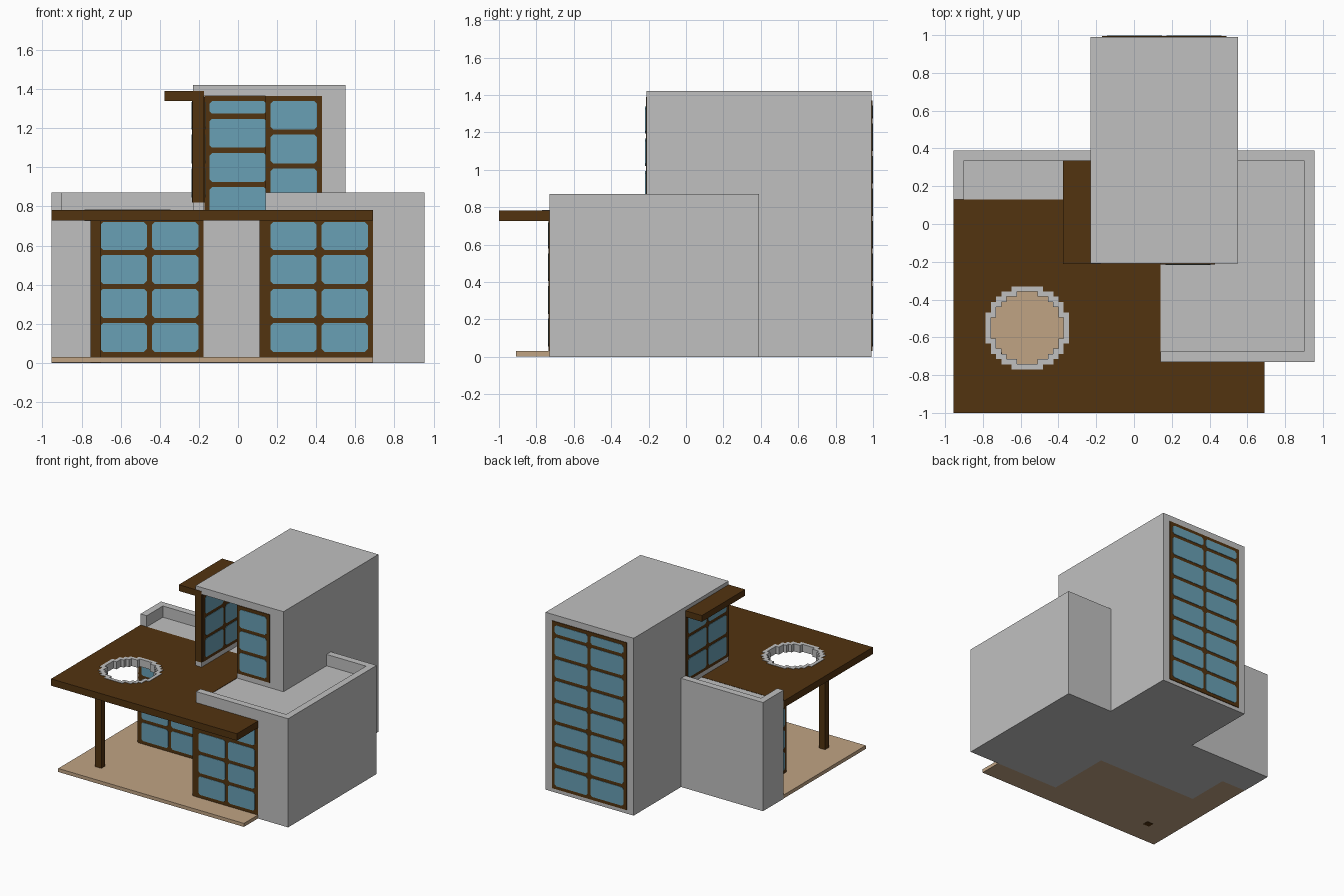
import bpy
import bmesh
import math

if "Cube" in bpy.data.objects:
    bpy.data.objects.remove(bpy.data.objects["Cube"], do_unlink=True)


def material(name, rgb):
    m = bpy.data.materials.new(name)
    m.use_nodes = True
    m.diffuse_color = (*rgb, 1)
    m.node_tree.nodes["Principled BSDF"].inputs["Base Color"].default_value = (*rgb, 1)
    return m


GRAY = material("gray plaster", (0.53, 0.53, 0.53))
WOOD = material("dark wood", (0.085, 0.033, 0.005))
GLASS = material("blue glass", (0.14, 0.35, 0.46))
TAN = material("tan deck", (0.53, 0.37, 0.23))


def finish(name, bm, mat):
    bmesh.ops.recalc_face_normals(bm, faces=bm.faces[:])
    me = bpy.data.meshes.new(name)
    bm.to_mesh(me)
    bm.free()
    me.materials.append(mat)
    ob = bpy.data.objects.new(name, me)
    bpy.context.collection.objects.link(ob)
    return ob


def add_box(bm, x, y, z):
    verts = bmesh.ops.create_cube(bm, size=1)["verts"]
    for v in verts:
        v.co = [r[0] if c < 0 else r[1] for c, r in zip(v.co, (x, y, z))]


def box(name, mat, x, y, z):
    bm = bmesh.new()
    add_box(bm, x, y, z)
    return finish(name, bm, mat)


def window(name, axis, sign, pos, span, z, cols=2, pitch=0.174, bar=0.026):
    """Frame plate with chamfered panes; the top row is cut off by the frame."""
    def place(u, h, d):
        p = pos + sign * d
        return (p, u, h) if axis == "x" else (u, p, h)

    depth = sorted((pos - sign * 0.005, pos + sign * 0.005))
    box(name + "_frame", WOOD, *((depth, span) if axis == "x" else (span, depth)), z)
    bm = bmesh.new()
    width = (span[1] - span[0] - bar) / cols
    c = 0.014
    h0 = z[0]
    while h0 < z[1] - 2 * bar:
        lo, hi = h0 + bar, min(h0 + pitch, z[1] - bar)
        for i in range(cols):
            a = span[0] + bar + i * width
            b = a + width - bar
            outline = [(a + c, lo), (b - c, lo), (b, lo + c), (b, hi - c),
                       (b - c, hi), (a + c, hi), (a, hi - c), (a, lo + c)]
            face = bm.faces.new([bm.verts.new(place(u, h, 0.002)) for u, h in outline])
            new = bmesh.ops.extrude_face_region(bm, geom=[face])["geom"]
            for v in new:
                if isinstance(v, bmesh.types.BMVert):
                    v.co = place(v.co.y if axis == "x" else v.co.x, v.co.z, 0.008)
        h0 += pitch
    finish(name + "_panes", bm, GLASS)


# Ground floor volumes
box("right_block", GRAY, (0.14, 0.955), (-0.73, 0.39), (0, 0.779))
box("left_block", GRAY, (-0.955, -0.23), (0.13, 0.39), (0, 0.78))
box("left_room", GRAY, (-0.74, -0.23), (-0.21, 0.13), (0, 0.74))
box("tower_base", GRAY, (-0.23, 0.55), (-0.21, 0.991), (0, 0.78))

# Parapets round the terraces
T = 0.055
LEDGE = (0.77, 0.87)
box("right_parapet", GRAY, (0.955 - T, 0.955), (-0.73, 0.39), LEDGE)
box("front_parapet", GRAY, (0.14, 0.955 - T), (-0.73, -0.73 + T), LEDGE)
box("back_right_parapet", GRAY, (0.55, 0.955 - T), (0.39 - T, 0.39), LEDGE)
box("left_parapet", GRAY, (-0.955, -0.955 + T), (0.13, 0.39), LEDGE)
box("back_left_parapet", GRAY, (-0.955 + T, -0.23), (0.39 - T, 0.39), LEDGE)

# Hollow upper room, open at the front left
WALL = (0.78, 1.37)
box("tower_roof", GRAY, (-0.23, 0.55), (-0.21, 0.991), (1.365, 1.42))
box("tower_right_wall", GRAY, (0.55 - T, 0.55), (-0.21, 0.991), WALL)
box("tower_front_wall", GRAY, (0.14, 0.55 - T), (-0.21, -0.21 + T), WALL)
box("tower_back_wall", GRAY, (-0.23, 0.55 - T), (0.991 - T, 0.991), WALL)
box("tower_left_wall", GRAY, (-0.23, -0.23 + T), (0.335, 0.991 - T), WALL)
box("side_window_sill", GRAY, (-0.23, -0.23 + T), (-0.21, 0.335), (0.78, 0.82))
box("side_window_wall", WOOD, (-0.23, -0.23 + T), (-0.16, 0.335), (0.82, 1.37))
box("upper_post", WOOD, (-0.233, -0.23 + T), (-0.213, -0.16), (0.82, 1.39))
box("side_canopy", WOOD, (-0.375, -0.228), (-0.213, 0.335), (1.34, 1.39))

# Deck, posts and the L shaped porch roof
box("deck", TAN, (-0.955, 0.69), (-0.91, 0.13), (0.002, 0.03))
box("porch_post", WOOD, (-0.755, -0.70), (-0.73, -0.68), (0, 0.74))
box("corner_post", WOOD, (0.11, 0.165), (-0.733, -0.68), (0.03, 0.74))
ROOF_Z = (0.727, 0.782)
roof = box("porch_roof", WOOD, (-0.955, 0.14), (-1, 0.13), ROOF_Z)
box("porch_roof_arm", WOOD, (0.14, 0.69), (-1, -0.73), ROOF_Z)

# Round skylight cut through the roof, with a stepped rim
CX, CY, CELL = -0.565, -0.55, 0.0275
bm = bmesh.new()
bmesh.ops.create_cone(bm, cap_ends=True, segments=32, radius1=CELL * 7.4,
                      radius2=CELL * 7.4, depth=0.3)
bmesh.ops.translate(bm, verts=bm.verts, vec=(CX, CY, 0.75))
cutter = finish("skylight_cutter", bm, WOOD)
cutter.hide_render = True
cutter.hide_set(True)
mod = roof.modifiers.new("skylight", "BOOLEAN")
mod.operation = "DIFFERENCE"
mod.solver = "EXACT"
mod.object = cutter

bm = bmesh.new()
for i in range(-8, 8):
    for j in range(-8, 8):
        if 6.85 < math.hypot(i + 0.5, j + 0.5) < 8.05:
            x, y = CX + i * CELL, CY + j * CELL
            add_box(bm, (x, x + CELL), (y, y + CELL), (0.725, 0.785))
finish("skylight_rim", bm, GRAY)

# Windows
LOW = (0.03, 0.745)
HIGH = (0.82, 1.365)
window("front_right_window", "y", -1, -0.73, (0.14, 0.69), LOW)
window("front_left_window", "y", -1, -0.21, (-0.73, -0.177), LOW)
window("porch_side_window", "x", -1, 0.14, (-0.70, -0.21), LOW)
window("left_room_window", "x", -1, -0.74, (-0.21, 0.13), LOW)
window("upper_front_window", "y", -1, -0.21, (0.14, 0.43), HIGH, cols=1)
window("upper_side_window", "x", -1, -0.23, (-0.20, 0.335), (0.82, 1.36))
window("upper_side_window_inner", "x", 1, -0.23 + T, (-0.20, 0.335), (0.82, 1.36))
window("back_window", "y", 1, 0.991, (-0.17, 0.49), (0.03, 1.37))
window("back_window_inner", "y", -1, 0.991 - T, (-0.172, 0.49), (0.726, 1.365))
